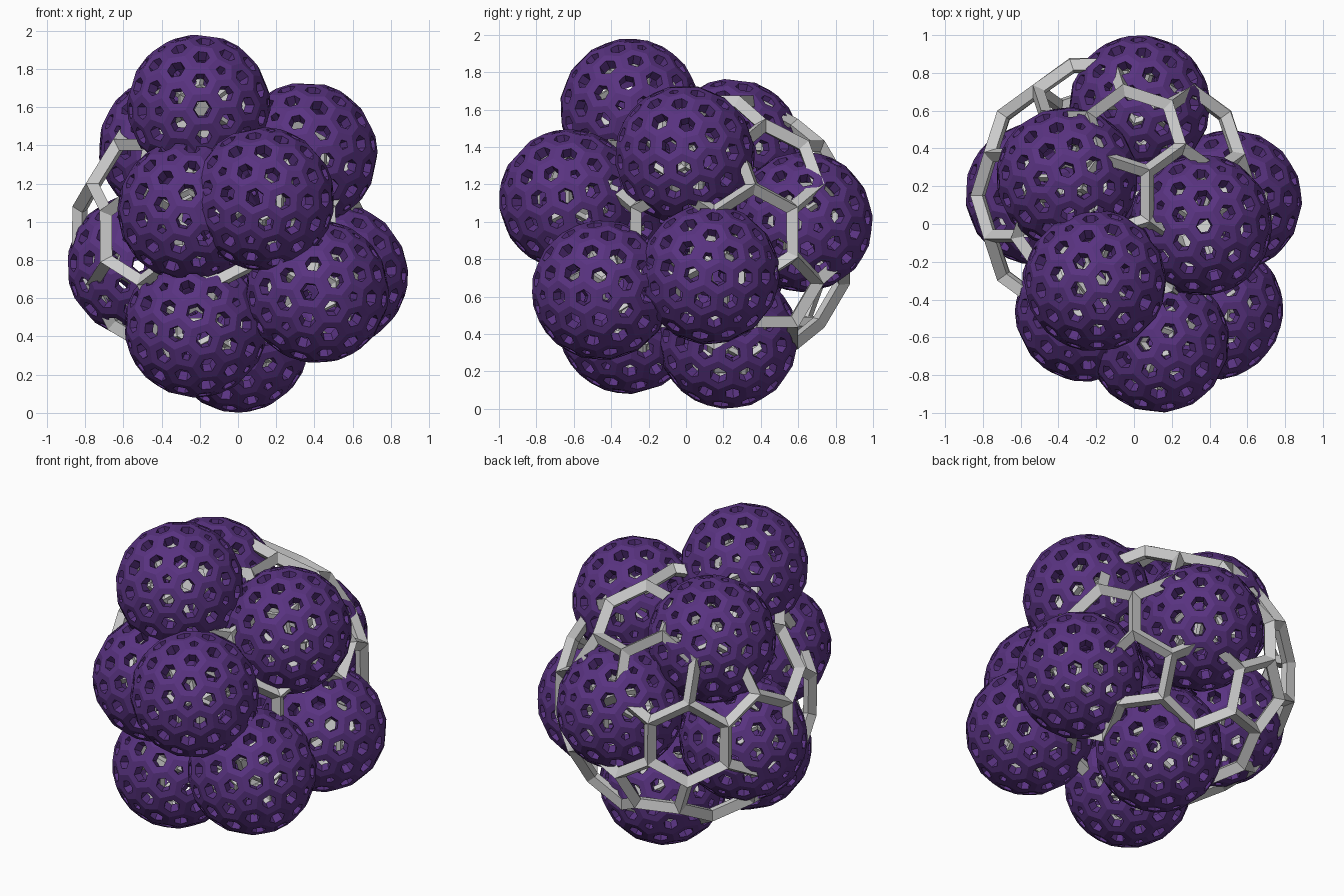
import bpy, bmesh, math, random
from mathutils import Vector

if "Cube" in bpy.data.objects:
    bpy.data.objects.remove(bpy.data.objects["Cube"])

random.seed(4)


def geodesic(freq):
    """Triangulated sphere: an icosahedron with each edge split into freq parts."""
    ico = bmesh.new()
    bmesh.ops.create_icosphere(ico, subdivisions=1, radius=1)
    pts = {}
    for f in ico.faces:
        a, b, c = (v.co for v in f.verts)
        for i in range(freq + 1):
            for j in range(freq + 1 - i):
                p = (a * i + b * j + c * (freq - i - j)).normalized()
                pts[tuple(round(q, 4) + 0.0 for q in p)] = p
    ico.free()
    bm = bmesh.new()
    for p in pts.values():
        bm.verts.new(p)
    bmesh.ops.convex_hull(bm, input=bm.verts[:])
    return bm


def openwork_mesh(name, freq, radius, half_width, depth, ridged=False):
    """Hexagon and pentagon cage: bars along the edges, a hole in each face."""
    geo, bm = geodesic(freq), bmesh.new()
    inner = 1 - depth / radius
    for v in geo.verts:
        n = v.co.normalized()
        e1 = n.orthogonal().normalized()
        e2 = n.cross(e1)
        ring = [f.calc_center_median().normalized() * radius for f in v.link_faces]
        ring.sort(key=lambda p: math.atan2(p.dot(e2), p.dot(e1)))
        mid = sum(ring, Vector()) / len(ring)
        apothem = min(((p + q) / 2 - mid).length
                      for p, q in zip(ring, ring[1:] + ring[:1]))
        k = 1 - half_width / apothem
        hole = [mid + (p - mid) * k for p in ring]
        back = [p * inner for p in ring]
        if ridged:      # diamond section with a ridge outside and inside
            loops = [ring, [p * (1 + inner) / 2 for p in hole], back]
        else:           # flat section
            loops = [ring, hole, [p * inner for p in hole], back]
        vs = [[bm.verts.new(p) for p in lp] for lp in loops]
        m = len(ring)
        for a, b in zip(vs, vs[1:]):
            for i in range(m):
                j = (i + 1) % m
                bm.faces.new((a[i], a[j], b[j], b[i]))
    geo.free()
    bmesh.ops.remove_doubles(bm, verts=bm.verts[:], dist=0.0005)
    bmesh.ops.recalc_face_normals(bm, faces=bm.faces[:])
    mesh = bpy.data.meshes.new(name)
    bm.to_mesh(mesh)
    bm.free()
    return mesh


def place(name, mesh, loc, rot=(0, 0, 0)):
    ob = bpy.data.objects.new(name, mesh)
    ob.location = loc
    ob.rotation_euler = rot
    bpy.context.collection.objects.link(ob)
    return ob


purple = bpy.data.materials.new("purple")
purple.diffuse_color = (0.1, 0.033, 0.22, 1)
purple.use_nodes = True
purple.node_tree.nodes["Principled BSDF"].inputs["Base Color"].default_value = purple.diffuse_color

# large grey cage
place("large_cage", openwork_mesh("large_cage", 2, 0.775, 0.04, 0.08, True),
      (-0.105, 0.15, 0.935))

# perforated purple balls, each with a small grey cage inside
ball = openwork_mesh("perforated_ball", 3, 0.376, 0.036, 0.06)
ball.materials.append(purple)
core = openwork_mesh("inner_cage", 2, 0.325, 0.022, 0.04, True)

centres = [
    (-0.205, -0.30, 1.605), (0.355, -0.005, 1.355), (0.515, 0.125, 0.72),
    (-0.255, -0.46, 1.06), (0.13, -0.625, 1.12), (-0.22, -0.31, 0.455),
    (0.415, -0.45, 0.635), (0.0, 0.225, 0.376), (-0.52, 0.16, 0.77),
    (-0.355, 0.245, 1.39), (0.03, 0.625, 1.0),
]
for i, c in enumerate(centres, 1):
    rot = [random.uniform(0, math.tau) for _ in range(3)]
    place(f"perforated_ball_{i}", ball, c, rot)
    place(f"inner_cage_{i}", core, c)
